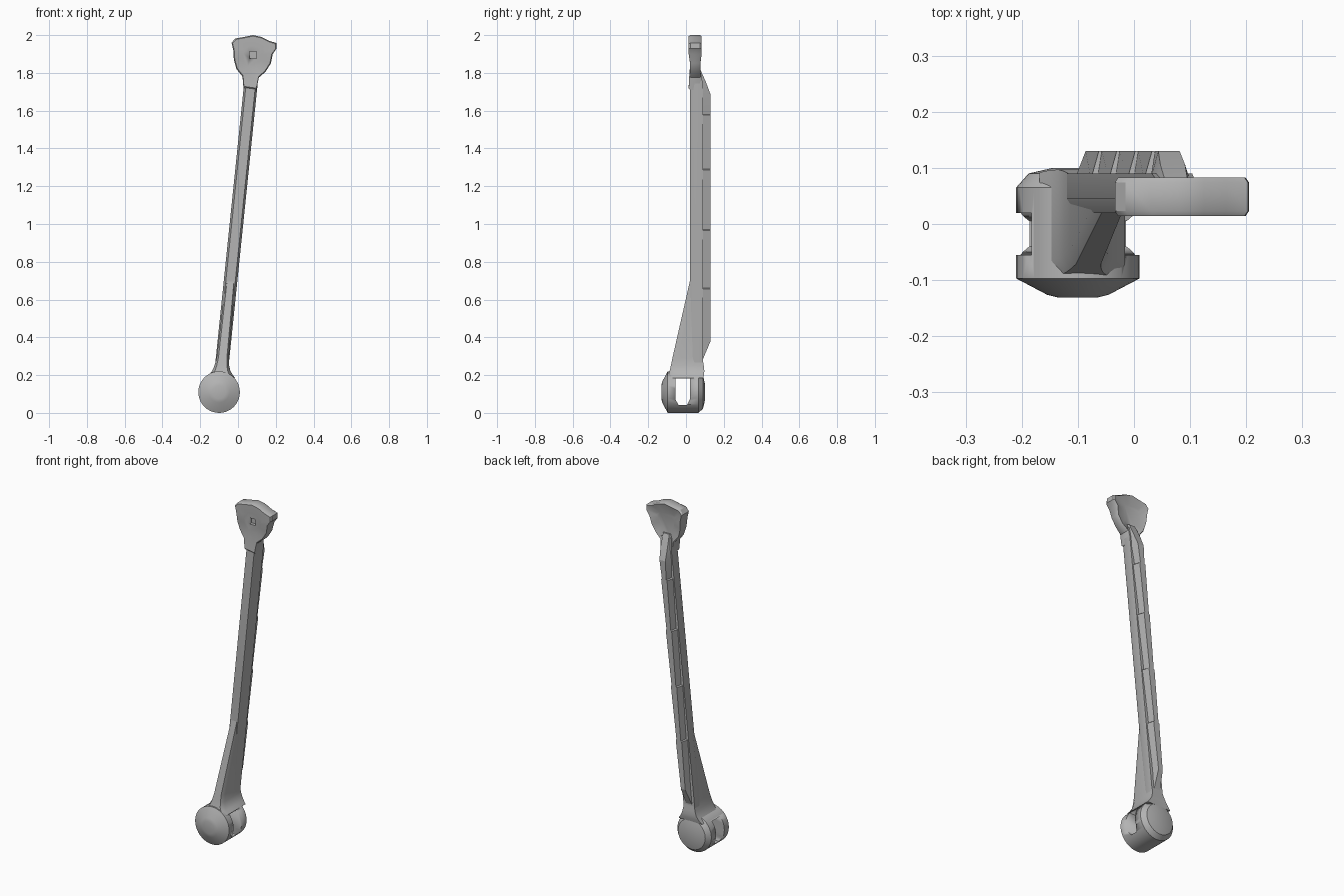
import bpy, bmesh, math
from mathutils import Vector

default = bpy.data.objects.get("Cube")
if default:
    bpy.data.objects.remove(default, do_unlink=True)

# One flat colour
GREY = (0.45, 0.45, 0.45, 1)
metal = bpy.data.materials.new("plain grey metal")
metal.use_nodes = True
metal.diffuse_color = GREY
bsdf = next(n for n in metal.node_tree.nodes if n.type == 'BSDF_PRINCIPLED')
bsdf.inputs["Base Color"].default_value = GREY


def loft(name, rings, angle=35):
    """Skin a list of equal closed rings and cap both ends."""
    bm = bmesh.new()
    loops = [[bm.verts.new(p) for p in ring] for ring in rings]
    n = len(loops[0])
    for a, b in zip(loops, loops[1:]):
        for i in range(n):
            j = (i + 1) % n
            bm.faces.new((a[i], a[j], b[j], b[i]))
    bm.faces.new(loops[0][::-1])
    bm.faces.new(loops[-1])
    bmesh.ops.recalc_face_normals(bm, faces=bm.faces)
    mesh = bpy.data.meshes.new(name)
    bm.to_mesh(mesh)
    bm.free()
    mesh.materials.append(metal)
    ob = bpy.data.objects.new(name, mesh)
    bpy.context.collection.objects.link(ob)
    activate(ob)
    bpy.ops.object.shade_smooth_by_angle(angle=math.radians(angle))
    return ob


def activate(ob):
    bpy.ops.object.select_all(action='DESELECT')
    ob.select_set(True)
    bpy.context.view_layer.objects.active = ob


def cut(ob, cutter):
    mod = ob.modifiers.new("cut", 'BOOLEAN')
    mod.object, mod.operation, mod.solver = cutter, 'DIFFERENCE', 'EXACT'
    activate(ob)
    bpy.ops.object.modifier_apply(modifier=mod.name)
    bpy.data.objects.remove(cutter, do_unlink=True)


def axis_x(z):
    """The arm leans toward +x as it rises."""
    return -0.1 + 0.103 * (z - 0.11)


def section(z, half_profile):
    """Mirror a half profile of (offset, y) about the leaning axis."""
    right = [(axis_x(z) + s, y, z) for s, y in half_profile]
    left = [(axis_x(z) - s, y, z) for s, y in reversed(half_profile)]
    return right + left


# Long arm with chamfered front edges
BAR = [(0.025, 0.02), (0.036, 0.045), (0.036, 0.09)]
loft("arm", [section(z, BAR) for z in (0.22, 1.74)] +
     [section(1.8, [(0.025, 0.022), (0.034, 0.04), (0.034, 0.078)])])

# Stepped stiffening rib along the back, sloped off at both ends
stops = [0.38, 0.66, 0.97, 1.29, 1.58, 1.69]
rib = [section(0.28, [(0.025, 0.08), (0.02, 0.088)])]
for low, high in zip(stops, stops[1:]):
    rib.append(section(low, [(0.022, 0.08), (0.014, 0.13)]))
    rib.append(section(high - 0.004, [(0.033, 0.08), (0.019, 0.13)]))
rib.append(section(1.75, [(0.032, 0.075), (0.022, 0.106)]))
rib.append(section(1.82, [(0.025, 0.065), (0.02, 0.075)]))
loft("back_rib", rib, 20)

# Flared neck and front gusset: height, half width, front, back
NECK = [(0.186, 0.076, -0.098, 0.092), (0.205, 0.06, -0.092, 0.096),
        (0.225, 0.047, -0.086, 0.097), (0.25, 0.039, -0.08, 0.094),
        (0.29, 0.032, -0.072, 0.088), (0.7, 0.026, 0.021, 0.06)]
loft("neck_gusset", [section(z, [(w * 0.7, f), (w, f + 0.025), (w, b)])
                     for z, w, f, b in NECK])

# Round pivot hub with a domed front and bevelled rear: radius, y
HUB = [(0.035, -0.131), (0.055, -0.126), (0.11, -0.097), (0.11, 0.065),
       (0.088, 0.09), (0.045, 0.1)]
SIDES = 40
hub = loft("pivot_hub", [[(-0.1 + r * math.cos(math.tau * i / SIDES), y,
                           0.11 + r * math.sin(math.tau * i / SIDES))
                          for i in range(SIDES)] for r, y in HUB])

# Window through the hub, leaving a fork
WINDOW = [(-0.055, 0.07), (-0.04, 0.042), (0.005, 0.042), (0.02, 0.07),
          (0.02, 0.182), (-0.055, 0.182)]
cut(hub, loft("window_cutter", [[(x, y, z) for y, z in WINDOW]
                                for x in (-0.3, 0.1)]))

# Flared head plate with a wavy top edge
HEAD = [(0.098, 1.71), (0.11, 1.775), (0.145, 1.805), (0.174, 1.85),
        (0.184, 1.9), (0.205, 1.93), (0.203, 1.958), (0.165, 1.97),
        (0.125, 1.99), (0.08, 2.0), (0.03, 1.99), (-0.015, 1.982),
        (-0.034, 1.96), (-0.025, 1.92), (-0.022, 1.87), (-0.008, 1.82),
        (0.024, 1.78), (0.029, 1.72)]


def plate_y(z):
    """Front and back of the plate, pinched just above the arm."""
    pinch = max(0, 1 - abs(z - 1.83) / 0.07)
    return 0.014 + 0.011 * pinch, 0.083 - 0.01 * pinch


def head_ring(scale, back, inward):
    centre = Vector((0.08, 1.89))
    ring = []
    for p in HEAD:
        x, z = centre + (Vector(p) - centre) * scale
        y = plate_y(z)[back] + (-inward if back else inward)
        ring.append((x, y, z))
    return ring


head = loft("head_plate", [head_ring(0.5, 0, 0.001), head_ring(0.95, 0, 0),
                           head_ring(1, 0, 0.009), head_ring(1, 1, 0.009),
                           head_ring(0.95, 1, 0), head_ring(0.5, 1, 0.014)])

# Small square socket in the front of the head
h = 0.019
cut(head, loft("socket_cutter", [[(0.08 + a * h, y, 1.895 + b * h)
                                  for a, b in ((-1, -1), (1, -1), (1, 1), (-1, 1))]
                                 for y in (-0.05, 0.04)]))
